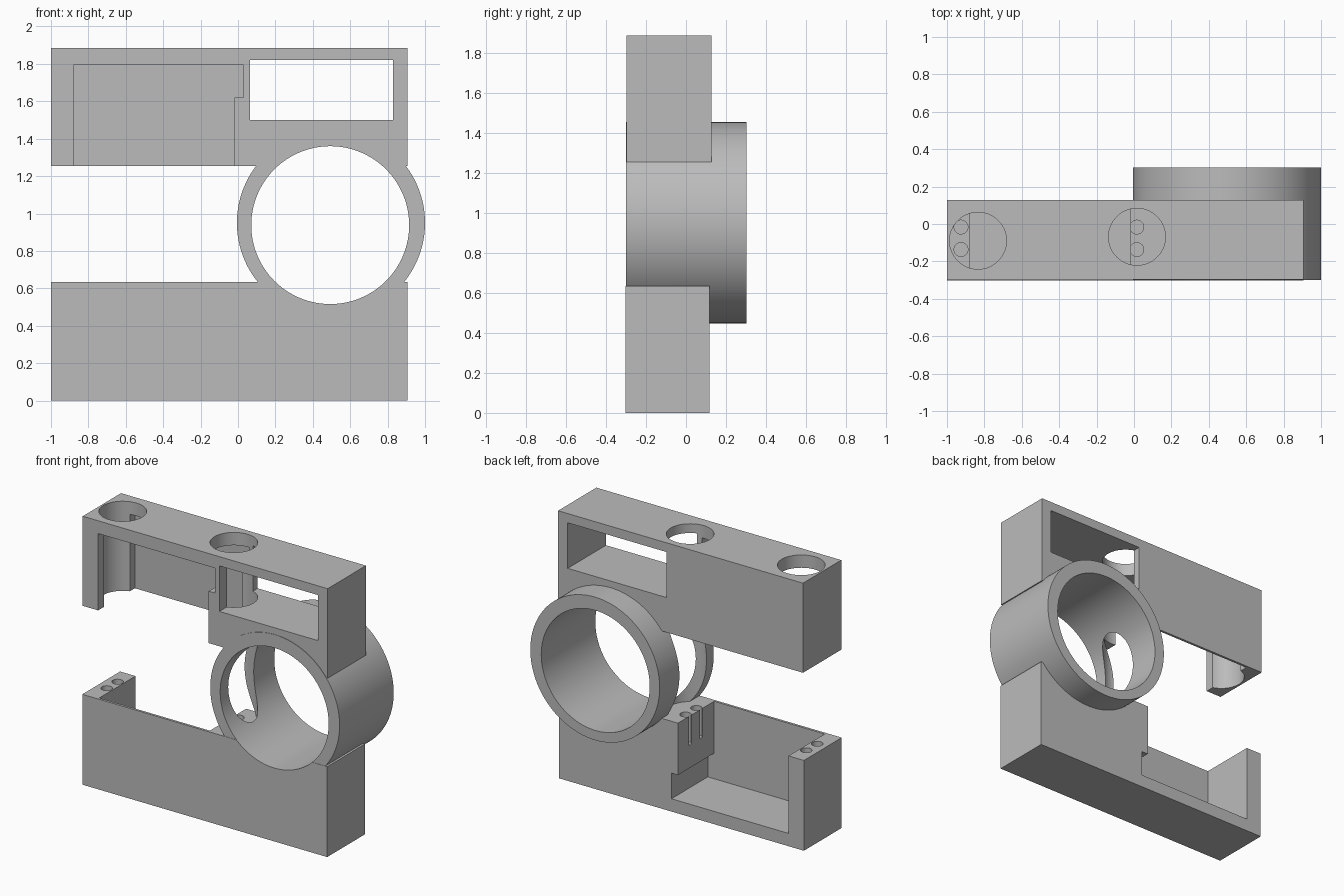
import bpy, math
from mathutils import Matrix

cube = bpy.data.objects.get("Cube")
if cube:
    bpy.data.objects.remove(cube, do_unlink=True)

grey = bpy.data.materials.new("plain_grey")
grey.use_nodes = True
COLOUR = (0.5, 0.5, 0.5, 1)
grey.diffuse_color = COLOUR
grey.node_tree.nodes["Principled BSDF"].inputs["Base Color"].default_value = COLOUR


def finish(name):
    obj = bpy.context.object
    obj.name = name
    bpy.ops.object.transform_apply(location=True, rotation=True, scale=True)
    obj.data.materials.append(grey)
    return obj


def box(name, x0, x1, y0, y1, z0, z1):
    bpy.ops.mesh.primitive_cube_add(size=1, location=((x0 + x1) / 2, (y0 + y1) / 2, (z0 + z1) / 2))
    bpy.context.object.scale = (x1 - x0, y1 - y0, z1 - z0)
    return finish(name)


def upright(name, x, y, r, z0, z1, sides=64):
    bpy.ops.mesh.primitive_cylinder_add(vertices=sides, radius=r, depth=z1 - z0, location=(x, y, (z0 + z1) / 2))
    return finish(name)


def along_y(name, x, z, r, y0, y1):
    bpy.ops.mesh.primitive_cylinder_add(vertices=128, radius=r, depth=y1 - y0,
                                        location=(x, (y0 + y1) / 2, z), rotation=(math.pi / 2, 0, 0))
    return finish(name)


def combine(target, tool, operation="DIFFERENCE"):
    mod = target.modifiers.new("combine", "BOOLEAN")
    mod.object, mod.operation, mod.solver = tool, operation, "EXACT"
    bpy.context.view_layer.objects.active = target
    bpy.ops.object.modifier_apply(modifier=mod.name)
    bpy.data.objects.remove(tool, do_unlink=True)


LEFT, RIGHT = -1.0, 0.905
POST, POST_IN, NOTCH = -0.88, -0.02, 0.03
LOW_TOP, HIGH_BOTTOM, TOP = 0.635, 1.255, 1.885

# lower block, pocket open to the back and top behind a thin front wall
body = box("clamp_body", LEFT, RIGHT, -0.3, 0.12, 0, LOW_TOP)
combine(body, box("lower_pocket", POST, POST_IN, -0.283, 0.5, 0.09, 1))
combine(body, box("lower_notch", POST_IN - 0.1, NOTCH, -0.283, 0.5, 0.09, 0.27))

# screw holes in the lower posts
for x in (-0.925, 0.015):
    for y in (-0.015, -0.135):
        combine(body, upright("screw_hole", x, y, 0.037, 0.43, 0.8, 32))

# upper block, pocket open to the front and bottom before a thin back wall
upper = box("upper_block", LEFT, RIGHT, -0.295, 0.13, HIGH_BOTTOM, TOP)
combine(upper, box("upper_pocket", POST, POST_IN, -0.6, 0.113, 1, 1.795))
combine(upper, box("upper_notch", POST_IN - 0.1, NOTCH, -0.6, 0.113, 1.62, 1.795))
combine(upper, box("window", 0.063, 0.83, -0.6, 0.6, 1.5, 1.82))

# ring joining the two blocks
ring = along_y("ring", 0.497, 0.95, 0.503, -0.298, 0.303)
combine(upper, ring, "UNION")

# upright bores for the screw posts, ending at the lower block
combine(upper, upright("outer_bore", -0.834, -0.088, 0.152, 1.1, 2.1))
combine(upper, upright("inner_bore", 0.016, -0.067, 0.152, LOW_TOP, 2.1))

# one solid with the large bore through it
combine(body, upper, "UNION")
combine(body, along_y("main_bore", 0.493, 0.938, 0.422, -0.6, 0.6))

body.data.materials.clear()
body.data.materials.append(grey)
for poly in body.data.polygons:
    poly.material_index = 0

# centre and ground the finished part
xs, ys, zs = zip(*(v.co for v in body.data.vertices))
body.data.transform(Matrix.Translation((-(min(xs) + max(xs)) / 2, -(min(ys) + max(ys)) / 2, -min(zs))))

bpy.ops.object.select_all(action="DESELECT")
body.select_set(True)
bpy.context.view_layer.objects.active = body
bpy.ops.object.shade_smooth_by_angle(angle=math.radians(30))
